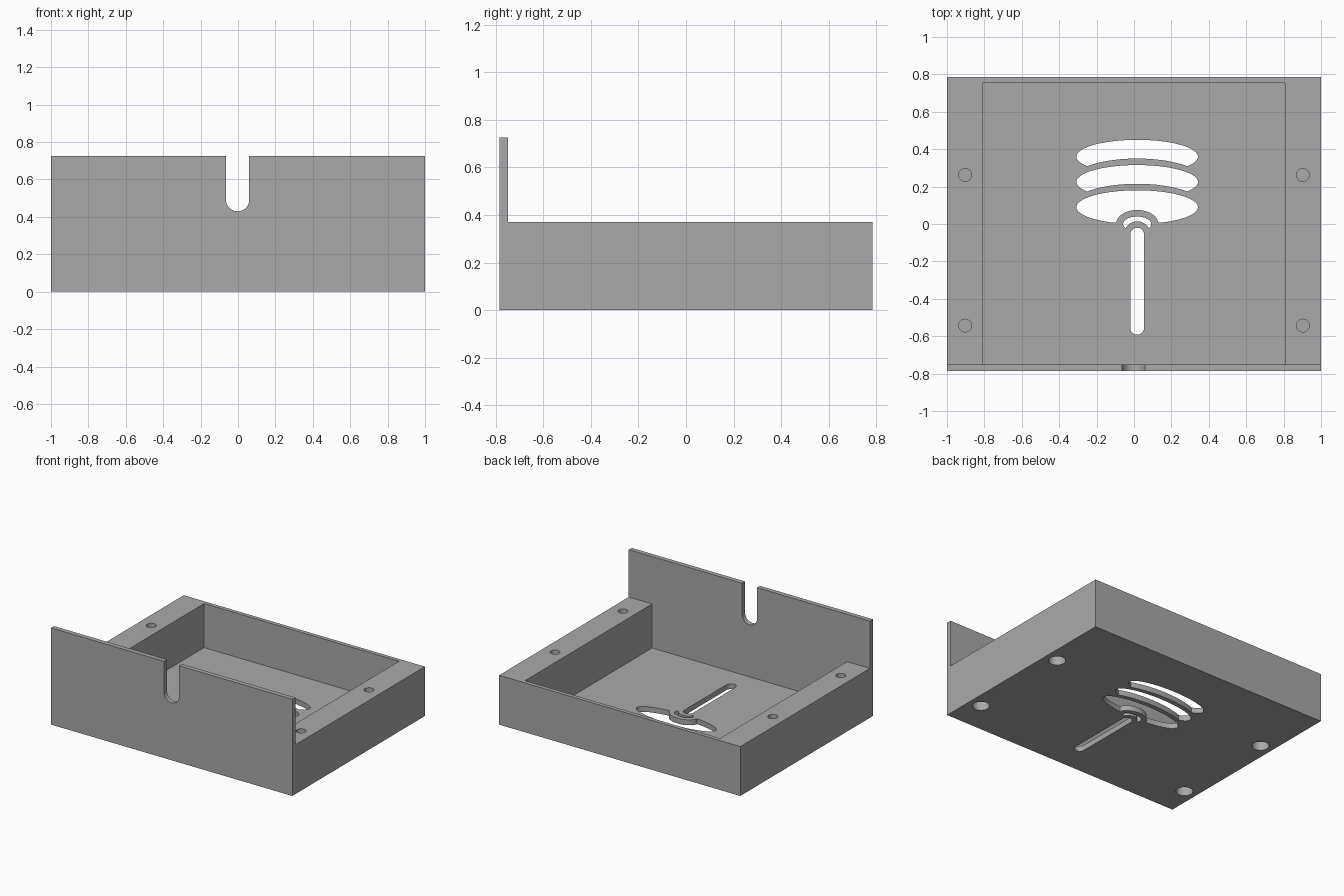
import bpy, bmesh, math

if "Cube" in bpy.data.objects:
    bpy.data.objects.remove(bpy.data.objects["Cube"])

grey = bpy.data.materials.new("plain grey")
grey.diffuse_color = (0.40, 0.40, 0.40, 1)
grey.use_nodes = True
grey.node_tree.nodes["Principled BSDF"].inputs["Base Color"].default_value = grey.diffuse_color


def prism(name, points, low, high, axis="z"):
    """Extrude an outline along z, or an x-z outline along y."""
    def place(p, h):
        return (p[0], p[1], h) if axis == "z" else (p[0], h, p[1])
    bm = bmesh.new()
    a = [bm.verts.new(place(p, low)) for p in points]
    b = [bm.verts.new(place(p, high)) for p in points]
    bm.faces.new(a)
    bm.faces.new(b)
    for i in range(len(a)):
        j = (i + 1) % len(a)
        bm.faces.new((a[i], a[j], b[j], b[i]))
    bmesh.ops.recalc_face_normals(bm, faces=bm.faces)
    mesh = bpy.data.meshes.new(name)
    bm.to_mesh(mesh)
    bm.free()
    ob = bpy.data.objects.new(name, mesh)
    bpy.context.collection.objects.link(ob)
    return ob


def ellipse(cx, cy, rx, ry, start=0, end=360, n=64):
    full = abs(end - start) == 360
    steps = n if full else n + 1
    angles = [math.radians(start + (end - start) * i / n) for i in range(steps)]
    return [(cx + rx * math.cos(t), cy + ry * math.sin(t)) for t in angles]


def rect(x0, x1, y0, y1):
    return [(x0, y0), (x1, y0), (x1, y1), (x0, y1)]


def crescent(main, cut):
    """Outline of the main ellipse with the cut ellipse taken from its underside."""
    def inside(p, e):
        return ((p[0] - e[0]) / e[2]) ** 2 + ((p[1] - e[1]) / e[3]) ** 2 < 1
    outer = [p for p in ellipse(*main, -90, 270, 96) if not inside(p, cut)]
    inner = [p for p in ellipse(*cut, 270, -90, 128) if inside(p, main) and p[1] > cut[1]]
    return outer + inner


# Tray body and tall front panel as one stepped side profile
body = prism("tray", rect(-1, 1, -0.785, 0.785), 0, 0.725)
body.data.materials.append(grey)

cutters = [
    # space above the tray rim, behind the front panel
    prism("rim_cutter", rect(-1.1, 1.1, -0.75, 0.9), 0.37, 0.9),
    # main cavity
    prism("cavity_cutter", rect(-0.81, 0.806, -0.75, 0.755), 0.04, 0.5),
    # round-bottomed cable notch in the front panel
    prism("notch_cutter", ellipse(-0.002, 0.492, 0.062, 0.062, 180, 360, 32)
          + [(0.06, 0.9), (-0.064, 0.9)], -0.9, -0.72, "y"),
    # long rounded slot in the floor
    prism("slot_cutter", ellipse(0.017, -0.057, 0.037, 0.037, 0, 180, 24)
          + ellipse(0.017, -0.555, 0.037, 0.037, 180, 360, 24), -0.1, 0.1),
]

# Curved vents in the floor
cx = 0.017
vents = [
    ((cx, 0.36, 0.325, 0.09), (cx, 0.225, 0.36, 0.125)),
    ((cx, 0.225, 0.325, 0.09), (cx, 0.09, 0.36, 0.125)),
    ((cx, 0.09, 0.325, 0.09), (cx, 0.0, 0.113, 0.075)),
    ((cx, 0.0, 0.075, 0.04), (cx, -0.057, 0.071, 0.071)),
]
for main, cut in vents:
    cutters.append(prism("vent_cutter", crescent(main, cut), -0.1, 0.1))

# Screw holes from above, wider counterbores from below, thin web between
for x in (-0.903, 0.903):
    for y in (-0.543, 0.262):
        cutters.append(prism("screw_cutter", ellipse(x, y, 0.034, 0.034, n=32), 0.107, 0.6))
        cutters.append(prism("counterbore_cutter", ellipse(x, y, 0.058, 0.058, n=32), -0.1, 0.1))

bpy.context.view_layer.objects.active = body
body.select_set(True)
for c in cutters:
    mod = body.modifiers.new("cut", "BOOLEAN")
    mod.operation = "DIFFERENCE"
    mod.solver = "EXACT"
    mod.object = c
    bpy.ops.object.modifier_apply(modifier=mod.name)
for c in cutters:
    bpy.data.objects.remove(c, do_unlink=True)

bpy.ops.object.select_all(action="DESELECT")
body.select_set(True)
bpy.ops.object.shade_smooth_by_angle(angle=math.radians(30))
